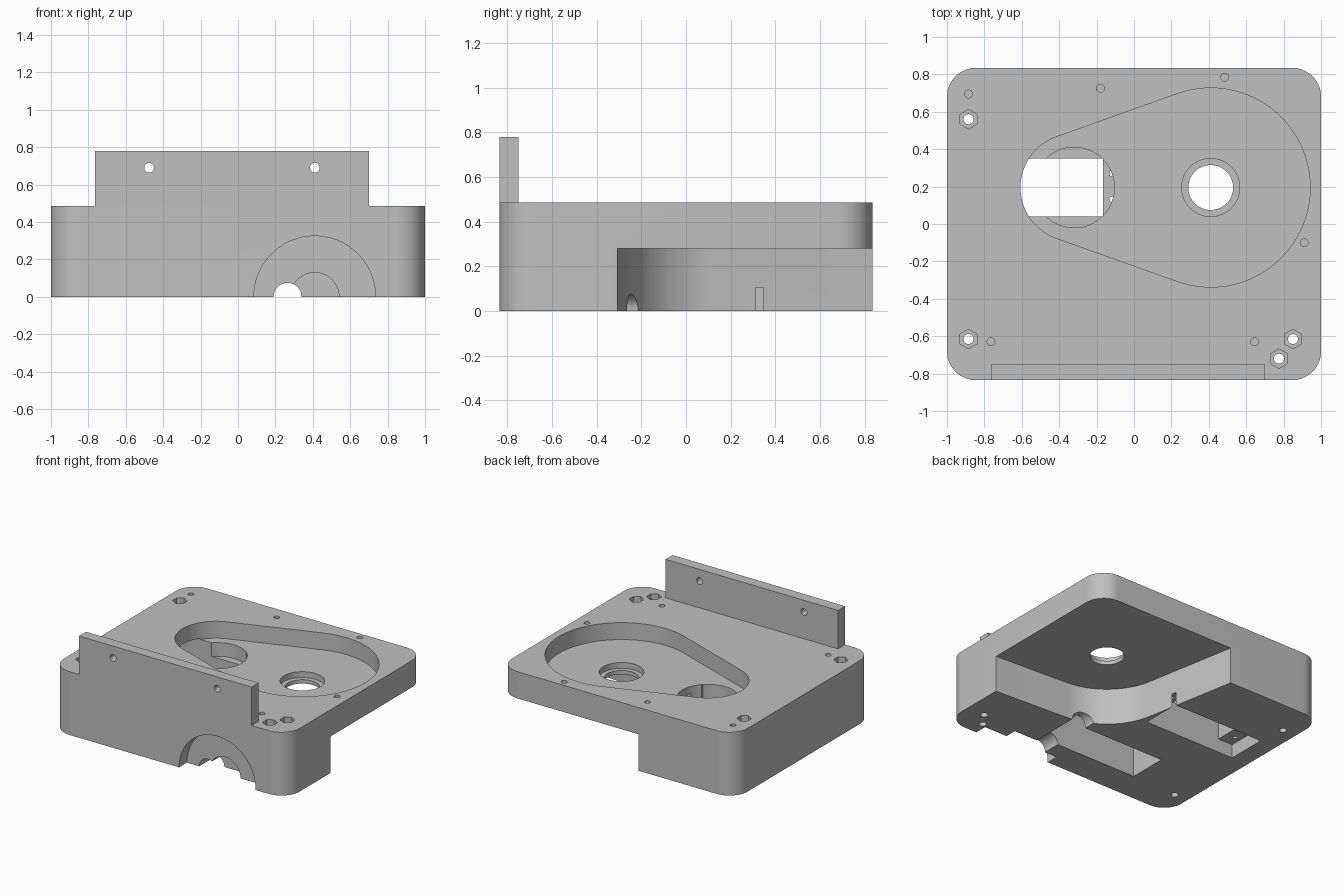
import bpy, bmesh
from math import pi, cos, sin, radians
from mathutils import Matrix

if "Cube" in bpy.data.objects:
    bpy.data.objects.remove(bpy.data.objects["Cube"])

grey = bpy.data.materials.new("plain_grey")
grey.use_nodes = True
tone = (0.53, 0.53, 0.53, 1)
grey.diffuse_color = tone
grey.node_tree.nodes["Principled BSDF"].inputs["Base Color"].default_value = tone


def circle(x, y, r, n=64, start=0.0):
    return [(x + r * cos(start + 2 * pi * i / n), y + r * sin(start + 2 * pi * i / n)) for i in range(n)]


def make_object(name, bm):
    bmesh.ops.recalc_face_normals(bm, faces=bm.faces)
    mesh = bpy.data.meshes.new(name)
    bm.to_mesh(mesh)
    bm.free()
    mesh.materials.append(grey)
    ob = bpy.data.objects.new(name, mesh)
    bpy.context.collection.objects.link(ob)
    return ob


def prism(name, outline, z0, z1):
    """Extrude a closed plan outline between two heights."""
    bm = bmesh.new()
    face = bm.faces.new([bm.verts.new((x, y, z0)) for x, y in outline])
    top = bmesh.ops.extrude_face_region(bm, geom=[face])["geom"]
    moved = [v for v in top if isinstance(v, bmesh.types.BMVert)]
    bmesh.ops.translate(bm, verts=moved, vec=(0, 0, z1 - z0))
    return make_object(name, bm)


def box(name, x0, x1, y0, y1, z0, z1):
    return prism(name, [(x0, y0), (x1, y0), (x1, y1), (x0, y1)], z0, z1)


def bore_y(x, z, r, y0, y1, n=64):
    """Round cutter running front to back."""
    ob = prism("bore", circle(0, 0, r, n), y0, y1)
    ob.data.transform(Matrix.Translation((x, 0, z)) @ Matrix.Rotation(-pi / 2, 4, "X"))
    return ob


def hull(points):
    """Convex outline around plan points."""
    pts = sorted(set(points))

    def half(seq):
        out = []
        for p in seq:
            while len(out) > 1 and ((out[-1][0] - out[-2][0]) * (p[1] - out[-2][1])
                                    - (out[-1][1] - out[-2][1]) * (p[0] - out[-2][0])) <= 1e-9:
                out.pop()
            out.append(p)
        return out[:-1]
    return half(pts) + half(pts[::-1])


def cut(target, cutter):
    mod = target.modifiers.new("cut", "BOOLEAN")
    mod.operation = "DIFFERENCE"
    mod.solver = "EXACT"
    mod.object = cutter
    bpy.context.view_layer.objects.active = target
    bpy.ops.object.modifier_apply(modifier=mod.name)
    bpy.data.objects.remove(cutter)


W, D, H, R = 1.0, 0.835, 0.485, 0.155
FLOOR, CEILING, LEDGE = 0.355, 0.28, 0.105
big, small = (0.41, 0.195), (-0.32, 0.195)

# Main block with rounded corners
corners = []
for sx, sy in ((1, 1), (-1, 1), (-1, -1), (1, -1)):
    corners += circle(sx * (W - R), sy * (D - R), R, 64)
body = prism("body", hull(corners), 0, H)

# Teardrop recess in the top
cut(body, prism("recess", hull(circle(*big, 0.532, 96) + circle(*small, 0.287, 96)), FLOOR, 1))

# Motor bay under the block, open to the right side and the back
bay = hull(circle(*big, 0.465, 96) + [(1.2, -0.319), (1.2, 1.0), (-0.21, 1.0)])
cut(body, prism("bay", bay, -0.1, CEILING))

# Stepped shaft hole
cut(body, prism("shaft_seat", circle(*big, 0.155), 0.31, 1))
cut(body, prism("shaft_hole", circle(*big, 0.12), 0.1, 1))

# Drive unit slot: round seat, deep body and shallow mounting ledges
cut(body, prism("round_seat", circle(*small, 0.215), 0.25, 0.4))
cut(body, box("deep_slot", -0.735, -0.165, 0.04, 0.35, -0.1, FLOOR + 0.01))
cut(body, box("ledge_slot", -0.86, -0.084, 0.04, 0.348, -0.1, LEDGE))
for x in (-0.115, -0.81):
    for y in (0.13, 0.27):
        cut(body, prism("ledge_hole", circle(x, y, 0.017, 16), 0.05, 0.3))

# Compartment under the front and its cable way
cut(body, box("compartment", -0.5, 0.27, -0.6, -0.3, -0.1, 0.3))
cut(body, bore_y(0.41, 0, 0.325, -1, -0.74, 96))
cut(body, bore_y(0.41, 0, 0.13, -1, -0.65))
cut(body, bore_y(0.265, 0, 0.075, -1, 0))

# Bolt holes with six-sided nut seats
for x, y in ((-0.885, 0.56), (-0.885, -0.615), (0.85, -0.615), (0.775, -0.72)):
    cut(body, prism("nut_seat", circle(x, y, 0.052, 6, radians(30)), H - 0.08, 1))
    cut(body, prism("bolt_hole", circle(x, y, 0.027, 24), -0.1, 1))

# Blind screw holes in the top
for x, y in ((-0.885, 0.695), (-0.18, 0.725), (0.485, 0.785),
             (0.91, -0.1), (-0.765, -0.63), (0.645, -0.63)):
    cut(body, prism("screw_hole", circle(x, y, 0.021, 24), H - 0.15, 1))

# Upright plate along the front edge
plate = box("upright_plate", -0.765, 0.70, -D, -0.75, H, 0.78)
for x in (-0.475, 0.41):
    cut(plate, bore_y(x, 0.69, 0.026, -1, -0.6, 24))

# Smooth curved walls, keep crisp edges
bpy.ops.object.select_all(action="DESELECT")
for ob in (body, plate):
    ob.select_set(True)
bpy.context.view_layer.objects.active = body
bpy.ops.object.shade_smooth_by_angle(angle=radians(30))
